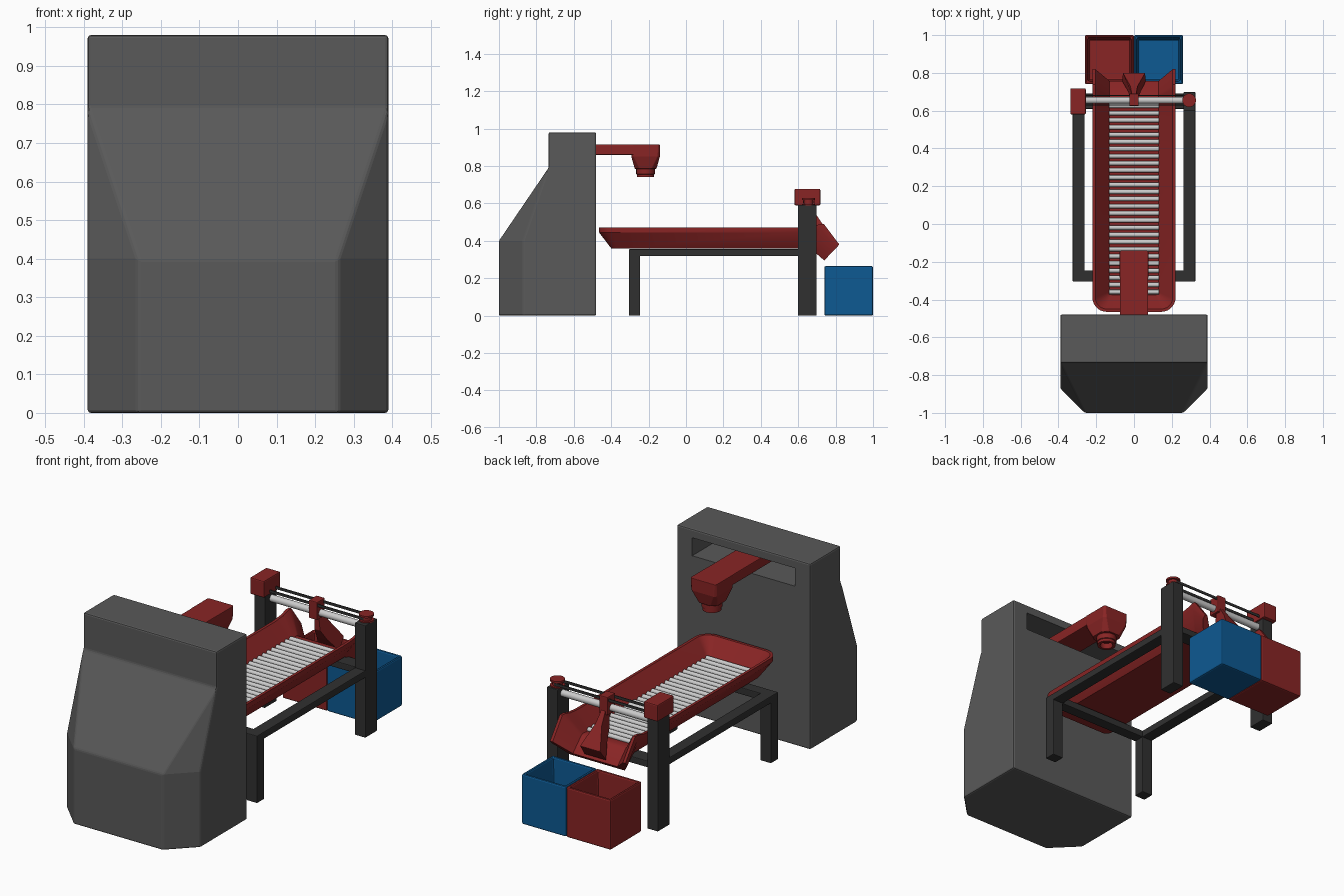
import bpy, bmesh, math
from mathutils import Matrix

if "Cube" in bpy.data.objects:
    bpy.data.objects.remove(bpy.data.objects["Cube"])


def material(name, rgb):
    m = bpy.data.materials.new(name)
    m.diffuse_color = (*rgb, 1)
    m.use_nodes = True
    m.node_tree.nodes["Principled BSDF"].inputs["Base Color"].default_value = m.diffuse_color
    return m


GREY = material("housing_grey", (0.10, 0.10, 0.10))
DARK = material("frame_dark", (0.03, 0.03, 0.03))
RED = material("red", (0.25, 0.018, 0.018))
BLUE = material("blue", (0.004, 0.10, 0.29))
STEEL = material("steel", (0.55, 0.55, 0.55))


def finish(name, bm, mat, bevel=0.0, smooth=False):
    bmesh.ops.remove_doubles(bm, verts=bm.verts, dist=1e-5)
    bmesh.ops.recalc_face_normals(bm, faces=bm.faces)
    me = bpy.data.meshes.new(name)
    bm.to_mesh(me)
    bm.free()
    ob = bpy.data.objects.new(name, me)
    bpy.context.collection.objects.link(ob)
    me.materials.append(mat)
    if bevel:
        mod = ob.modifiers.new("bevel", 'BEVEL')
        mod.width, mod.segments, mod.limit_method = bevel, 2, 'ANGLE'
    if smooth:
        bpy.ops.object.select_all(action='DESELECT')
        ob.select_set(True)
        bpy.context.view_layer.objects.active = ob
        bpy.ops.object.shade_smooth_by_angle(angle=math.radians(35))
    return ob


def box_mesh(x, y, z):
    bm = bmesh.new()
    size = [b - a for a, b in (x, y, z)]
    mid = [(a + b) / 2 for a, b in (x, y, z)]
    bmesh.ops.create_cube(bm, size=1, matrix=Matrix.Translation(mid) @ Matrix.Diagonal((*size, 1)))
    return bm


def box(name, x, y, z, mat, bevel=0.004):
    return finish(name, box_mesh(x, y, z), mat, bevel)


def rod(name, x0, x1, y, z, r, mat, segs=12):
    bm = bmesh.new()
    m = Matrix.Translation(((x0 + x1) / 2, y, z)) @ Matrix.Rotation(math.pi / 2, 4, 'Y')
    bmesh.ops.create_cone(bm, cap_ends=True, segments=segs, radius1=r, radius2=r, depth=x1 - x0, matrix=m)
    return finish(name, bm, mat, smooth=True)


def loft(name, rings, mat, bevel=0.0, smooth=False):
    bm = bmesh.new()
    vs = [[bm.verts.new(p) for p in ring] for ring in rings]
    n = len(vs[0])
    for a, b in zip(vs, vs[1:]):
        for i in range(n):
            bm.faces.new((a[i], a[(i + 1) % n], b[(i + 1) % n], b[i]))
    bm.faces.new(vs[0])
    bm.faces.new(vs[-1])
    return finish(name, bm, mat, bevel, smooth)


def circle(cx, cy, r, z, n=24):
    return [(cx + r * math.cos(2 * math.pi * i / n), cy + r * math.sin(2 * math.pi * i / n), z) for i in range(n)]


# Housing: chamfered lower body, sloping hood, square top
def hull_ring(z, y_side, x_front, y_front):
    half = [(0.39, -0.48, z), (0.39, y_side, z), (x_front, y_front, z)]
    return half + [(-x, y, zz) for x, y, zz in reversed(half)]


housing = loft("housing", [hull_ring(0, -0.87, 0.26, -1), hull_ring(0.40, -0.87, 0.26, -1),
                           hull_ring(0.79, -0.735, 0.39, -0.735), hull_ring(0.98, -0.735, 0.39, -0.735)],
               GREY, bevel=0.008)
cutter = box("slot_cutter", (-0.30, 0.30), (-0.70, -0.40), (0.84, 0.935), GREY, 0)
cut = housing.modifiers.new("slot", 'BOOLEAN')
cut.object, cut.operation, cut.solver = cutter, 'DIFFERENCE', 'EXACT'
bpy.context.view_layer.objects.active = housing
for mod in list(housing.modifiers):
    bpy.ops.object.modifier_apply(modifier=mod.name)
bpy.data.objects.remove(cutter)


# Scanner arm with tapered head and hollow nozzle
def head_ring(h, c, z, cy=-0.216):
    q = [(h, -h + c), (h, h - c), (h - c, h), (-h + c, h), (-h, h - c), (-h, -h + c), (-h + c, -h), (h - c, -h)]
    return [(x, cy + y, z) for x, y in q]


box("scanner_arm", (-0.075, 0.075), (-0.67, -0.20), (0.86, 0.915), RED)
loft("scanner_head", [head_ring(0.076, 0.008, 0.915), head_ring(0.076, 0.012, 0.85),
                      head_ring(0.058, 0.025, 0.785)], RED, bevel=0.003)
loft("scanner_nozzle", [circle(0, -0.216, r, z) for r, z in
                        ((0.05, 0.79), (0.05, 0.757), (0.046, 0.755), (0.046, 0.74), (0.032, 0.74), (0.032, 0.77))],
     RED, smooth=True)

# Tray: U-shaped rim lofted from outer base over the rim to the inner floor, bent down into a chute
# each level: half width, front y, height, corner radius
levels = [(0.16, -0.40, 0.36, 0.03), (0.22, -0.465, 0.445, 0.075), (0.22, -0.465, 0.47, 0.075),
          (0.205, -0.45, 0.47, 0.06), (0.13, -0.375, 0.385, 0.015)]
# each station: bottom (y, z) and top (y, z)
stations = [((0.60, 0.36), (0.60, 0.47)), ((0.635, 0.36), (0.67, 0.476)), ((0.664, 0.36), (0.715, 0.489)),
            ((0.675, 0.351), (0.738, 0.489)), ((0.739, 0.295), (0.82, 0.38))]
bm = bmesh.new()
rows = []
for hw, yf, z, r in levels:
    half = []
    for i in range(8):
        a = -math.pi / 2 + math.pi / 2 * i / 7
        half.append((hw - r + r * math.cos(a), yf + r + r * math.sin(a), z))
    t = (z - 0.36) / 0.11
    half += [(hw, b[0] + t * (u[0] - b[0]), b[1] + t * (u[1] - b[1])) for b, u in stations]
    rows.append([bm.verts.new(p) for p in [(-x, y, zz) for x, y, zz in reversed(half)] + half])
n = len(rows[0])
for a, b in zip(rows, rows[1:]):
    for i in range(n - 1):
        bm.faces.new((a[i], a[i + 1], b[i + 1], b[i]))
for row in (rows[0], rows[-1]):
    for i in range(n // 2 - 1):
        bm.faces.new((row[i], row[i + 1], row[n - 2 - i], row[n - 1 - i]))
for e in (0, n - 1):
    bm.faces.new([row[e] for row in rows])
bm.faces.new((rows[0][0], rows[0][-1], rows[-1][-1], rows[-1][0]))
finish("tray", bm, RED, smooth=True)

# Rollers on the tray floor
count = 27
for i in range(count):
    rod(f"roller_{i + 1}", -0.132, 0.132, -0.36 + i * 0.985 / (count - 1), 0.392, 0.012, STEEL)

# Frame: legs, rails, gantry posts
for side, s in (("left", -1), ("right", 1)):
    xs = tuple(sorted((s * 0.262, s * 0.325)))
    box(f"front_leg_{side}", xs, (-0.305, -0.245), (0, 0.34), DARK)
    box(f"side_rail_{side}", xs, (-0.305, 0.62), (0.318, 0.355), DARK)
    box(f"gantry_post_{side}", xs, (0.598, 0.698), (0, 0.592), DARK)
box("front_crossbar", (-0.30, 0.30), (-0.305, -0.245), (0.318, 0.355), DARK)
box("rear_crossbar", (-0.30, 0.30), (0.61, 0.69), (0.318, 0.353), DARK)

# Gantry: guide rod, motor block, pulley and belt
GY = 0.655
rod("guide_rod", -0.27, 0.27, GY, 0.56, 0.018, STEEL, 20)
box("motor_block", (-0.337, -0.255), (0.58, 0.718), (0.59, 0.678), RED, 0.006)
loft("pulley", [circle(0.292, GY, r, z) for r, z in
                ((0.036, 0.59), (0.036, 0.598), (0.025, 0.598), (0.025, 0.618), (0.036, 0.618), (0.036, 0.628))],
     RED, smooth=True)
for side, s in (("front", -1), ("rear", 1)):
    y = GY + s * 0.025
    box(f"belt_{side}", (-0.26, 0.292), (y - 0.002, y + 0.002), (0.601, 0.615), DARK, 0)

# Sorting carriage and wedge-shaped diverter hanging into the chute
box("carriage", (-0.025, 0.025), (0.625, 0.69), (0.53, 0.625), RED)
profile = [(0.655, 0.55), (0.69, 0.55), (0.73, 0.49), (0.80, 0.39), (0.757, 0.33), (0.70, 0.40), (0.66, 0.46)]
loft("diverter", [[(s * (0.012 + 0.28 * max(0, 0.53 - z) * (y - 0.62) / 0.15), y, z) for y, z in profile]
                  for s in (-1, 1)], RED, bevel=0.002)

# Collection bins: inset and sunk top face
for name, x0, mat in (("red_bin", -0.26, RED), ("blue_bin", 0.0, BLUE)):
    bm = box_mesh((x0, x0 + 0.26), (0.74, 1.0), (0, 0.265))
    top = max(bm.faces, key=lambda f: f.calc_center_median().z)
    bmesh.ops.inset_region(bm, faces=[top], thickness=0.022)
    bmesh.ops.inset_region(bm, faces=[top], thickness=0.01)
    for v in top.verts:
        v.co.z = 0.03
    finish(name, bm, mat, bevel=0.008)
